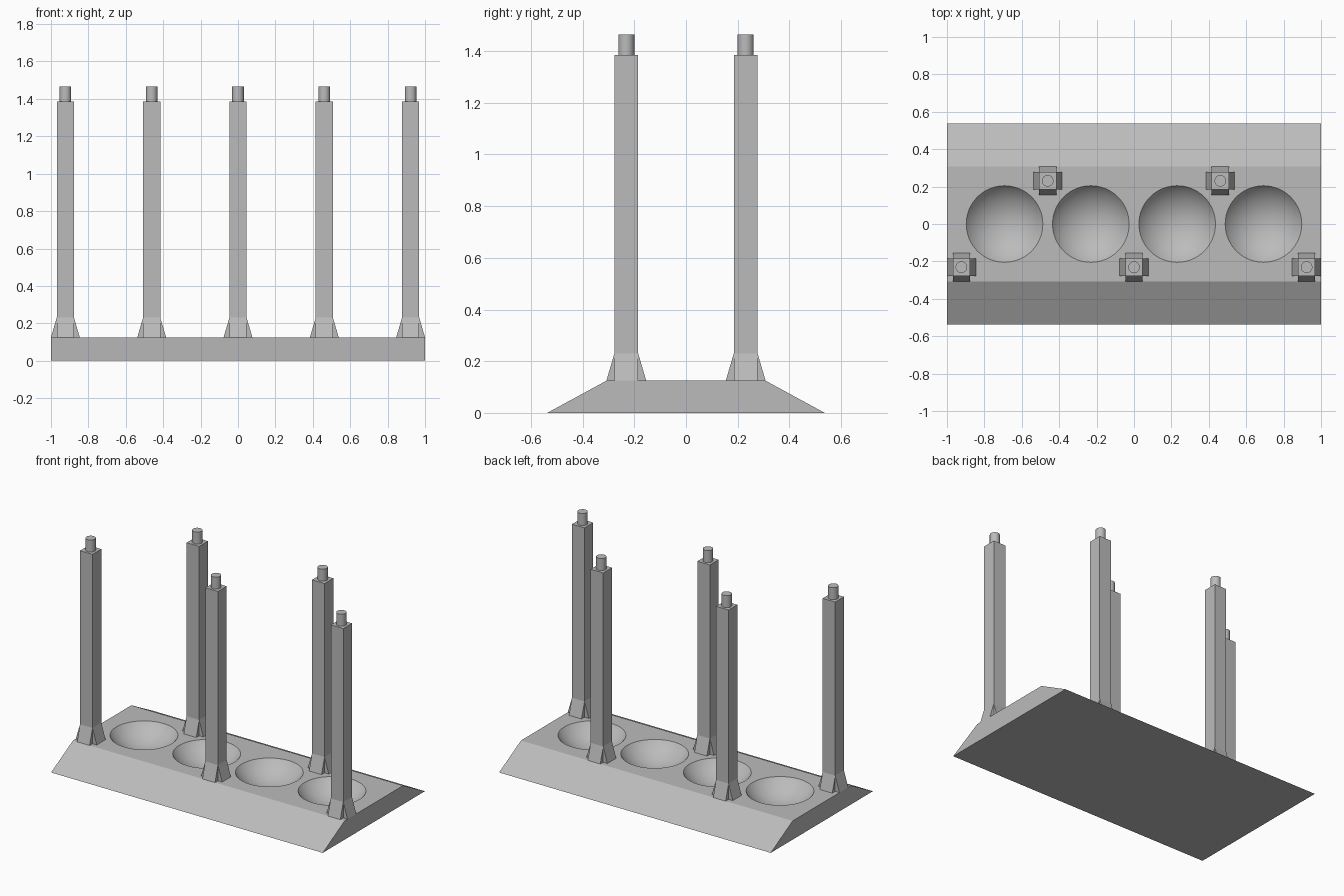
import bpy, bmesh
from mathutils import Matrix, Vector

cube = bpy.data.objects.get("Cube")
if cube:
    bpy.data.objects.remove(cube, do_unlink=True)

GREY = (0.5, 0.5, 0.5, 1)
mat = bpy.data.materials.new("plain_grey")
mat.use_nodes = True
mat.diffuse_color = GREY
mat.node_tree.nodes["Principled BSDF"].inputs["Base Color"].default_value = GREY

BASE_TOP, HALF_DEPTH, TOP_HALF = 0.125, 0.537, 0.307
WELL_R, WELL_DEPTH, PITCH = 0.205, 0.1, 0.4615
POST_HALF, POST_TOP, PEG_TOP, PEG_R = 0.046, 1.385, 1.465, 0.031
FIN_OUT, FIN_TOP = 0.077, 0.23


def finish(name, bm, smooth=False):
    bmesh.ops.recalc_face_normals(bm, faces=bm.faces)
    for f in bm.faces:
        f.smooth = smooth
    me = bpy.data.meshes.new(name)
    bm.to_mesh(me)
    bm.free()
    me.materials.append(mat)
    ob = bpy.data.objects.new(name, me)
    bpy.context.collection.objects.link(ob)
    return ob


def prism(bm, profile, offset):
    """Extrude a closed outline along an offset vector."""
    face = bm.faces.new([bm.verts.new(p) for p in profile])
    ext = bmesh.ops.extrude_face_region(bm, geom=[face])["geom"]
    verts = [v for v in ext if isinstance(v, bmesh.types.BMVert)]
    bmesh.ops.translate(bm, verts=verts, vec=offset)
    return list(face.verts) + verts


# Tray with sloping front and back
bm = bmesh.new()
prism(bm, [(-1, -HALF_DEPTH, 0), (-1, HALF_DEPTH, 0),
           (-1, TOP_HALF, BASE_TOP), (-1, -TOP_HALF, BASE_TOP)], Vector((2, 0, 0)))
base = finish("base", bm)

# Four shallow bowls cut from the top
sphere_r = (WELL_R ** 2 + WELL_DEPTH ** 2) / (2 * WELL_DEPTH)
bm = bmesh.new()
for i in range(4):
    place = Matrix.Translation(((i - 1.5) * PITCH, 0, BASE_TOP - WELL_DEPTH + sphere_r))
    bmesh.ops.create_uvsphere(bm, u_segments=64, v_segments=40, radius=sphere_r, matrix=place)
cutter = finish("bowl_cutter", bm, smooth=True)
cutter.hide_render = True
mod = base.modifiers.new("bowls", "BOOLEAN")
mod.operation, mod.solver, mod.object = "DIFFERENCE", "EXACT", cutter
bpy.context.view_layer.objects.active = base
bpy.ops.object.modifier_apply(modifier=mod.name)
bpy.data.objects.remove(cutter, do_unlink=True)


def make_post(name, x, y):
    bm = bmesh.new()
    # Square shaft
    h = POST_HALF
    prism(bm, [(-h, -h, BASE_TOP), (h, -h, BASE_TOP), (h, h, BASE_TOP), (-h, h, BASE_TOP)],
          Vector((0, 0, POST_TOP - BASE_TOP)))
    # Wedge brace on each side
    for turn in range(4):
        verts = prism(bm, [(h, -h, BASE_TOP), (FIN_OUT, -h, BASE_TOP), (h, -h, FIN_TOP)],
                      Vector((0, 2 * h, 0)))
        bmesh.ops.rotate(bm, verts=verts, cent=(0, 0, 0),
                         matrix=Matrix.Rotation(turn * 1.5707963, 3, "Z"))
    # Round peg on the end
    bmesh.ops.create_cone(bm, cap_ends=True, segments=32, radius1=PEG_R, radius2=PEG_R,
                          depth=PEG_TOP - POST_TOP,
                          matrix=Matrix.Translation((0, 0, (PEG_TOP + POST_TOP) / 2)))
    ob = finish(name, bm)
    ob.location = (x, y, 0)
    bpy.ops.object.select_all(action="DESELECT")
    ob.select_set(True)
    bpy.context.view_layer.objects.active = ob
    bpy.ops.object.shade_smooth_by_angle(angle=0.5)


# Posts alternate between the front and back rows
for i in range(5):
    row, y = ("front", -0.231) if i % 2 == 0 else ("back", 0.231)
    make_post(f"{row}_post_{i + 1}", (i - 2) * PITCH, y)
